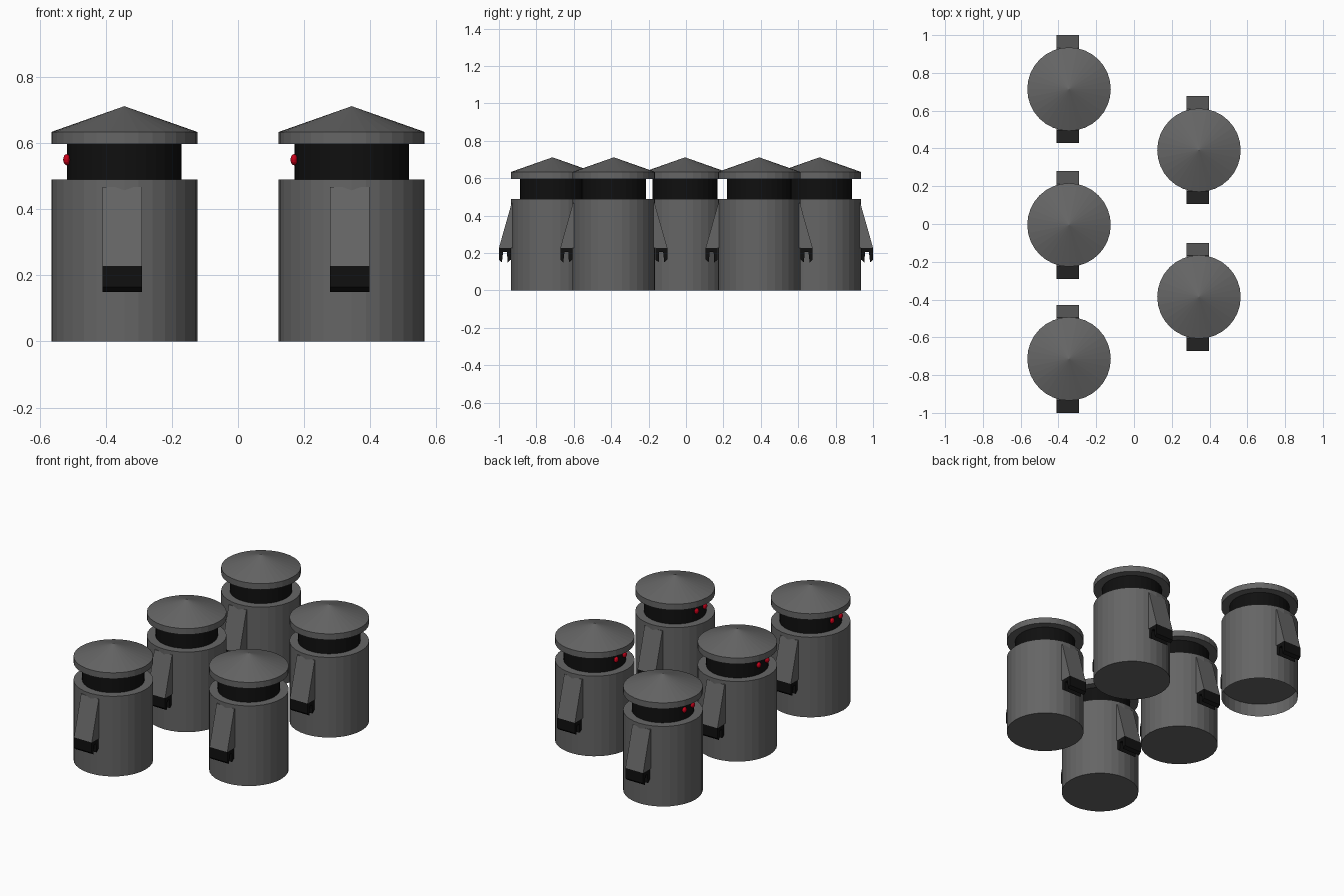
import bpy, bmesh, math
from mathutils import Matrix

if "Cube" in bpy.data.objects:
    bpy.data.objects.remove(bpy.data.objects["Cube"])

SIDES = 32


def material(name, color):
    m = bpy.data.materials.new(name)
    m.diffuse_color = color
    m.use_nodes = True
    m.node_tree.nodes["Principled BSDF"].inputs["Base Color"].default_value = m.diffuse_color
    return m


black = material("black", (0.005, 0.005, 0.005, 1))
red = material("red", (0.6, 0.0, 0.01, 1))
grey = material("grey", (0.13, 0.13, 0.13, 1))


def finish(bm, name, mat, loc):
    bmesh.ops.recalc_face_normals(bm, faces=bm.faces)
    me = bpy.data.meshes.new(name)
    bm.to_mesh(me)
    bm.free()
    me.materials.append(mat)
    ob = bpy.data.objects.new(name, me)
    ob.location = loc
    bpy.context.collection.objects.link(ob)
    return ob


def lathe(name, profile, mat, loc):
    """Spin an (r, z) profile that starts and ends on the axis."""
    bm = bmesh.new()
    vs = [bm.verts.new((r, 0, z)) for r, z in profile]
    es = [bm.edges.new(p) for p in zip(vs, vs[1:])]
    bmesh.ops.spin(bm, geom=vs + es, axis=(0, 0, 1), cent=(0, 0, 0),
                   angle=math.tau, steps=SIDES)
    bmesh.ops.remove_doubles(bm, verts=bm.verts, dist=1e-5)
    return finish(bm, name, mat, loc)


def side_prism(name, outline, side, mat, loc):
    """Extrude a (y, z) outline across the arm width."""
    bm = bmesh.new()
    f = bm.faces.new([bm.verts.new((-0.066, side * y, z)) for y, z in outline])
    new = bmesh.ops.extrude_face_region(bm, geom=[f])["geom"]
    bmesh.ops.translate(bm, vec=(0.12, 0, 0),
                        verts=[v for v in new if isinstance(v, bmesh.types.BMVert)])
    return finish(bm, name, mat, loc)


def sentinel(x, y, recess):
    loc = (x, y, 0)
    # body, one of them with a recessed base
    base = [(0, recess), (0.22, recess)] if recess else [(0, 0)]
    lathe("body", base + [(0.221, 0), (0.221, 0.49), (0, 0.49)], grey, loc)
    # neck band and conical hat
    lathe("neck", [(0, 0.485), (0.173, 0.485), (0.173, 0.605), (0, 0.605)], black, loc)
    lathe("hat", [(0, 0.597), (0.221, 0.597), (0.221, 0.634), (0, 0.712)], grey, loc)
    for s in (-1, 1):
        # wedge arm and two-pronged hand
        side_prism("arm", [(0.205, 0.468), (0.218, 0.468), (0.286, 0.228), (0.205, 0.228)],
                   s, grey, loc)
        side_prism("hand", [(0.222, 0.228), (0.286, 0.228), (0.286, 0.165), (0.270, 0.15),
                            (0.264, 0.205), (0.243, 0.205), (0.240, 0.15), (0.222, 0.165)],
                   s, black, loc)
        # flattened eye on the -x side
        bm = bmesh.new()
        bmesh.ops.create_uvsphere(bm, u_segments=16, v_segments=8, radius=0.017)
        bmesh.ops.transform(bm, verts=bm.verts, matrix=Matrix.Diagonal((0.65, 1, 1, 1)))
        finish(bm, "eye", red, (x - 0.174, y + s * 0.04, 0.55))


for x, y, recess in ((-0.344, 0.714, 0.08), (-0.344, -0.005, 0), (-0.344, -0.714, 0),
                     (0.344, 0.391, 0), (0.344, -0.386, 0)):
    sentinel(x, y, recess)
